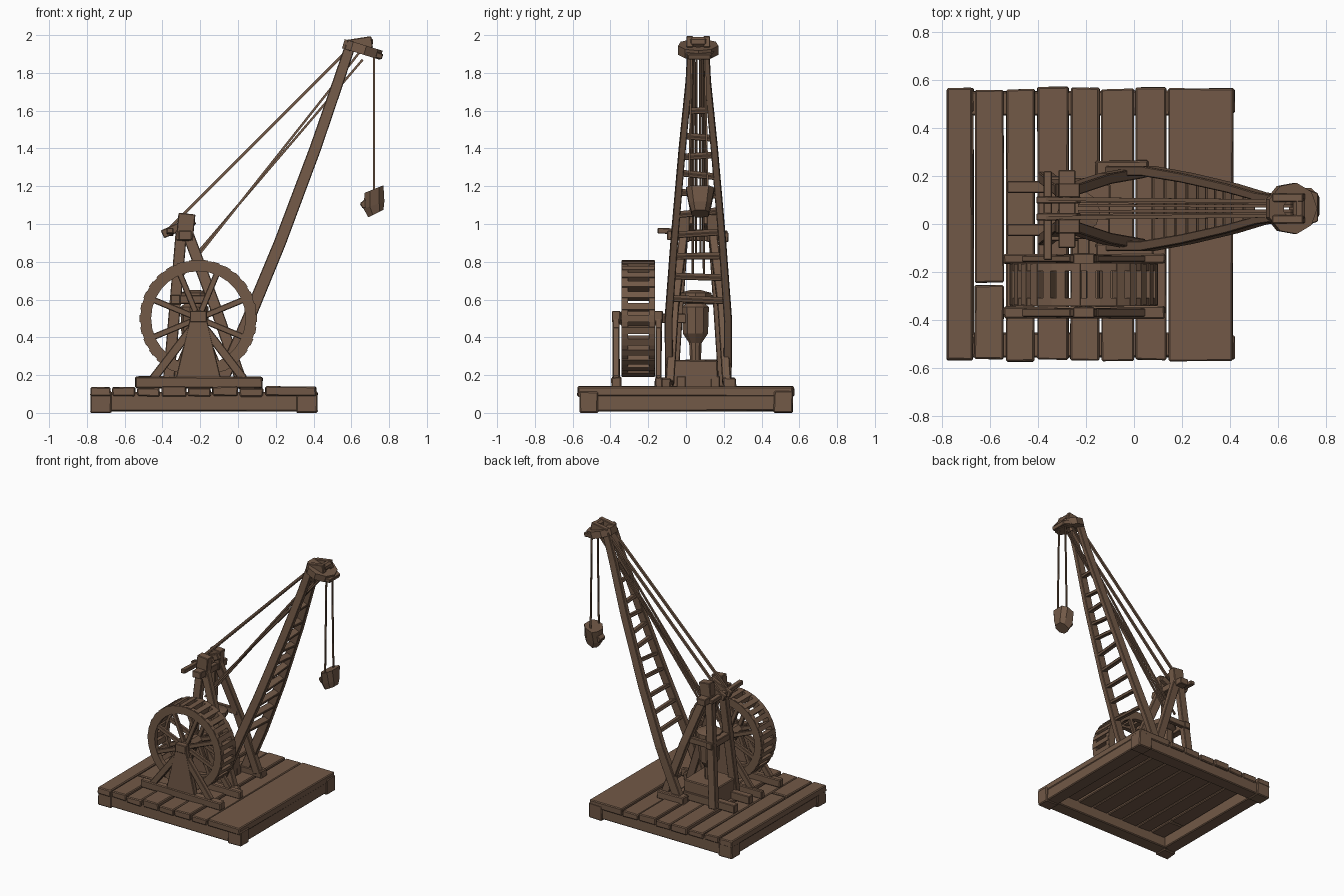
import bpy, bmesh, math, random
from mathutils import Vector, Matrix

if "Cube" in bpy.data.objects:
    bpy.data.objects.remove(bpy.data.objects["Cube"])

random.seed(4)
wood = bpy.data.materials.new("brown_wood")
wood.diffuse_color = (0.168, 0.1, 0.063, 1)
wood.use_nodes = True
wood.node_tree.nodes["Principled BSDF"].inputs["Base Color"].default_value = wood.diffuse_color


def finish(name, bm, bevel=0.0):
    bmesh.ops.recalc_face_normals(bm, faces=bm.faces)
    me = bpy.data.meshes.new(name)
    bm.to_mesh(me)
    bm.free()
    me.materials.append(wood)
    ob = bpy.data.objects.new(name, me)
    bpy.context.collection.objects.link(ob)
    if bevel:
        m = ob.modifiers.new("worn_edges", 'BEVEL')
        m.width, m.segments = bevel, 1
    return ob


def loft(name, rings, bevel=0.0):
    """Skin a list of equal-length vertex loops and cap both ends."""
    bm = bmesh.new()
    vs = [[bm.verts.new(p) for p in r] for r in rings]
    n = len(vs[0])
    for a, b in zip(vs, vs[1:]):
        for i in range(n):
            bm.faces.new((a[i], a[(i + 1) % n], b[(i + 1) % n], b[i]))
    bm.faces.new(vs[0])
    bm.faces.new(vs[-1])
    return finish(name, bm, bevel)


def beam(name, pts, w, h, side=(0, 1, 0), w2=None, h2=None, bevel=0.004):
    """Timber along pts: w across the side vector, h across the other way."""
    pts = [Vector(p) for p in pts]
    d = (pts[-1] - pts[0]).normalized()
    up = d.cross(Vector(side)).normalized()
    sd = up.cross(d).normalized()
    rings = []
    for i, p in enumerate(pts):
        t = i / (len(pts) - 1)
        a = (w + ((w2 or w) - w) * t) / 2
        b = (h + ((h2 or h) - h) * t) / 2
        rings.append([p + sd * a * sx + up * b * sy
                      for sx, sy in ((-1, -1), (1, -1), (1, 1), (-1, 1))])
    return loft(name, rings, bevel)


def box(name, x0, x1, y0, y1, z0, z1, bevel=0.006, wobble=0.003):
    """Hand-hewn block with slightly uneven corners."""
    bm = bmesh.new()
    bmesh.ops.create_cube(bm, size=1)
    for v in bm.verts:
        lo_hi = ((x0, x1), (y0, y1), (z0, z1))
        for k in range(3):
            v.co[k] = lo_hi[k][v.co[k] > 0] + random.uniform(-wobble, wobble)
        v.co.z = max(v.co.z, 0)
    return finish(name, bm, bevel)


def rope(name, p, q, r=0.006):
    beam(name, (p, q), 2 * r, 2 * r, bevel=0)


def turned(name, profile, x, y, n=10):
    """Upright turned piece from (radius, z) pairs."""
    loft(name, [[(x + r * math.cos(2 * math.pi * i / n), y + r * math.sin(2 * math.pi * i / n), z)
                 for i in range(n)] for r, z in profile])


def ring(name, ro, ri, t, mat, n=24):
    """Flat ring around local z, placed by a matrix."""
    bm = bmesh.new()
    loops = []
    for i in range(n):
        a = 2 * math.pi * i / n
        loops.append([bm.verts.new(mat @ Vector((r * math.cos(a), r * math.sin(a), z)))
                      for r, z in ((ro, -t / 2), (ro, t / 2), (ri, t / 2), (ri, -t / 2))])
    for i in range(n):
        a, b = loops[i], loops[(i + 1) % n]
        for k in range(4):
            bm.faces.new((a[k], a[(k + 1) % 4], b[(k + 1) % 4], b[k]))
    return finish(name, bm)


# Base: hollow frame with corner blocks under a plank deck
for s in (-1, 1):
    box("base_side_beam", -0.75, 0.39, s * 0.505 - 0.05, s * 0.505 + 0.05, 0.01, 0.11)
    box("base_end_beam", -0.18 + s * 0.54 - 0.05, -0.18 + s * 0.54 + 0.05, -0.5, 0.5, 0.01, 0.11)
    for sx in (-1, 1):
        cx = -0.18 + sx * 0.545
        box("base_corner", cx - 0.055, cx + 0.055, s * 0.515 - 0.05, s * 0.515 + 0.05, 0, 0.115)
edges = [-0.78, -0.665, -0.535, -0.405, -0.265, -0.135, 0.008, 0.142, 0.422]
for a, b in zip(edges, edges[1:]):
    e, top = random.uniform(-0.008, 0.008), random.uniform(0.13, 0.142)
    if a == -0.665:
        box("deck_plank", a, b - 0.009, -0.565, -0.255, 0.088, top)
        box("deck_plank", a, b - 0.009, -0.245, 0.56, 0.088, top)
    else:
        box("deck_plank", a, b - 0.009, -0.568 + e, 0.57 + e, 0.088, top)

# Tread wheel
WX, WZ = -0.21, 0.5
face_y = Matrix.Rotation(math.pi / 2, 4, 'X')
for y in (-0.325, -0.18):
    ring("wheel_rim", 0.308, 0.25, 0.034, Matrix.Translation((WX, y, WZ)) @ face_y, 28)
    for i in range(8):
        a = math.pi * (i + 0.5) / 4
        c, s = math.cos(a), math.sin(a)
        beam("wheel_spoke", ((WX + 0.03 * c, y, WZ + 0.03 * s), (WX + 0.262 * c, y, WZ + 0.262 * s)),
             0.024, 0.032)
for i in range(30):
    a = 2 * math.pi * i / 30
    c, s = math.cos(a), math.sin(a)
    p, q = [(WX + 0.288 * c, y, WZ + 0.288 * s) for y in (-0.338, -0.166)]
    beam("wheel_tread", (p, q), 0.036, 0.045, side=(-s, 0, c), bevel=0)
beam("wheel_axle", ((WX, -0.385, WZ), (WX, 0.1, WZ)), 0.05, 0.05, side=(1, 0, 0))
beam("wheel_hub", ((WX, -0.355, WZ), (WX, -0.15, WZ)), 0.08, 0.08, side=(1, 0, 1), bevel=0.02)

# Wheel trestles either side of the wheel
for y, d in ((-0.37, 0.05), (-0.145, 0.04)):
    box("trestle_sill", -0.545, 0.13, y - d / 2, y + d / 2, 0.13, 0.19)
    beam("trestle_post", ((WX, y, 0.18), (WX, y, 0.54)), d * 0.8, 0.24, w2=0.035, h2=0.07)
    for s in (-1, 1):
        beam("trestle_brace", ((WX + s * 0.24, y, 0.18), (WX + s * 0.04, y, 0.44)), d * 0.7, 0.045)
    beam("axle_cap", ((WX - 0.045, y, 0.51), (WX + 0.045, y, 0.51)), 0.045, 0.06)

# Jib: two bowed timbers with rungs
CY = 0.065
BOW = ((0.14, 0.155), (0.5, 0.157), (0.9, 0.128), (1.4, 0.085), (1.75, 0.05), (1.94, 0.042))


def jib_x(z):
    return -0.1 + 0.385 * (z - 0.14) + 0.03 * math.sin((z - 0.14) / 1.8 * math.pi)


def jib_half(z):
    for (z0, h0), (z1, h1) in zip(BOW, BOW[1:]):
        if z <= z1:
            return h0 + (h1 - h0) * (z - z0) / (z1 - z0)


for s in (-1, 1):
    beam("jib_timber", [(jib_x(z), CY + s * h, z) for z, h in BOW], 0.044, 0.07, w2=0.032, h2=0.055)
for z in (0.6, 0.72, 0.83, 0.95, 1.06, 1.16, 1.26, 1.36, 1.46, 1.6):
    h, t = jib_half(z), random.uniform(-0.012, 0.012)
    beam("jib_rung", ((jib_x(z), CY - h, z + t), (jib_x(z), CY + h, z - t)), 0.022, 0.05,
         side=(0.36, 0, 0.93))
box("jib_foot_back", -0.16, 0.06, 0.195, 0.265, 0.13, 0.185)
box("jib_foot_front", -0.16, 0.08, -0.135, -0.08, 0.13, 0.185)

# Jib head: tilted ring, beak, cheeks and pulley
tilt = Matrix.Translation((0.655, CY, 1.925)) @ Matrix.Rotation(math.radians(17), 4, 'Y')
ring("head_ring", 0.108, 0.04, 0.05, tilt, 9)
beam("head_beak", ((0.69, CY + 0.005, 1.908), (0.765, CY + 0.005, 1.885)), 0.17, 0.03, w2=0.12)
for s in (-1, 1):
    beam("head_cheek", ((0.58, CY + s * 0.045, 1.945), (0.71, CY + s * 0.045, 1.965)), 0.035, 0.06)
beam("head_pulley", ((0.69, CY - 0.05, 1.965), (0.69, CY + 0.05, 1.965)), 0.05, 0.05,
     side=(1, 0, 0), bevel=0.014)

# Mast: splayed legs, twin heads, crossbars
MX = -0.28
for s in (-1, 1):
    y = CY + s * 0.075
    beam("mast_back_leg", ((-0.37, CY + s * 0.13, 0.14), (MX - 0.02, y, 0.96)), 0.045, 0.06)
    beam("mast_front_leg", ((0.02, CY + s * 0.15, 0.16), (-0.12, CY + s * 0.125, 0.56), (MX + 0.01, y, 0.96)),
         0.045, 0.06)
    beam("mast_head", ((MX - 0.005, y, 0.91), (MX + 0.01, y, 1.055)), 0.06, 0.09)
    beam("rope_arm", ((-0.4, CY + s * 0.035, 0.945), (-0.23, CY + s * 0.035, 1.02)), 0.03, 0.045)
    beam("mast_tie", ((-0.36, CY + s * 0.112, 0.6), (-0.12, CY + s * 0.112, 0.6)), 0.03, 0.045)
    beam("mast_sill", ((-0.53, CY + s * 0.09, 0.165), (-0.1, CY + s * 0.09, 0.165)), 0.05, 0.06)
beam("mast_crossbar", ((-0.36, -0.15, 0.965), (-0.36, 0.22, 0.95)), 0.035, 0.03, side=(1, 0, 0))
beam("mast_crossbar", ((MX, -0.1, 0.94), (MX, 0.225, 0.93)), 0.07, 0.05, side=(1, 0, 0))
beam("mast_brace", ((-0.33, -0.07, 0.6), (-0.33, 0.2, 0.6)), 0.05, 0.05, side=(1, 0, 0))

# Winding drum on its block
box("drum_block", -0.38, -0.1, -0.07, 0.17, 0.13, 0.28)
turned("winding_drum", ((0.03, 0.27), (0.035, 0.37), (0.07, 0.42), (0.075, 0.56), (0.05, 0.58),
                        (0.09, 0.6), (0.09, 0.635), (0.03, 0.65)), -0.23, 0.05)

# Ropes
for s in (-1, 1):
    rope("stay_rope", (-0.395, CY + s * 0.04, 0.945), (0.6, CY + s * 0.03, 1.94), 0.008)
    rope("hoist_rope", (-0.3, CY + s * 0.03, 0.72), (0.66, CY + s * 0.022, 1.93))
    rope("hoist_rope_slack", (-0.23, CY + s * 0.012, 0.83), (0.66, CY + s * 0.01, 1.87))
    rope("load_rope", (0.72, CY + s * 0.035, 1.89), (0.72, CY + s * 0.05, 1.15), 0.005)

# Load: rough tapered tub with a spout
loft("load_tub", [[(0.72 + dx + kx * c, 0.075 + ky * s, z + 0.02 * c)
                   for c, s in ((1, -0.6), (1, 0.6), (0.4, 1), (-0.7, 1), (-1, 0.3), (-1, -0.5), (-0.4, -1), (0.5, -1))]
                  for z, dx, kx, ky in ((1.055, 0.01, 0.04, 0.045), (1.1, 0.0, 0.055, 0.058), (1.185, 0, 0.05, 0.075))])
beam("load_spout", ((0.7, 0.07, 1.12), (0.652, 0.07, 1.095)), 0.08, 0.06, w2=0.06, h2=0.03)
